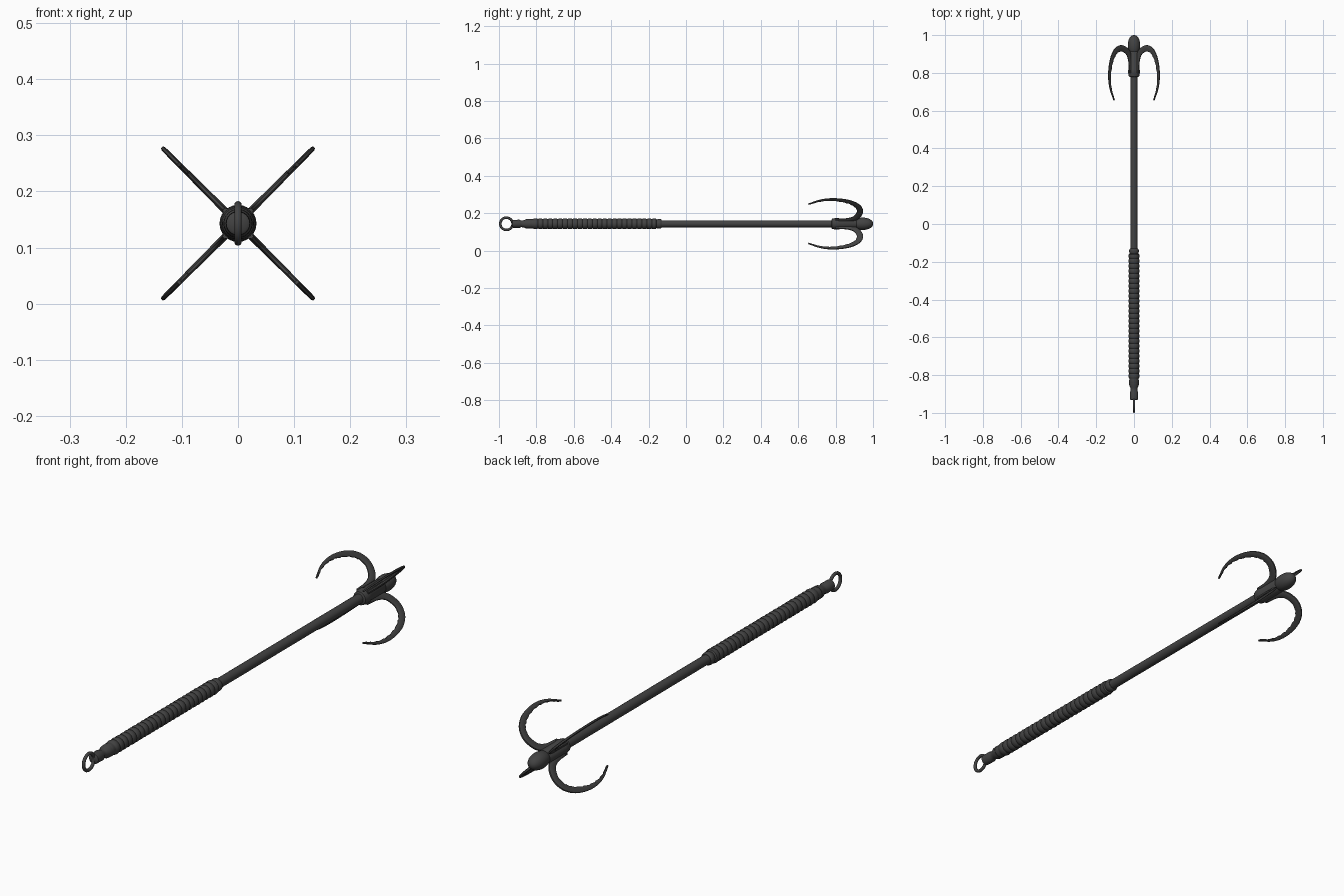
import bpy, bmesh, math
from mathutils import Vector

if "Cube" in bpy.data.objects:
    bpy.data.objects.remove(bpy.data.objects["Cube"])

AXIS_Z = 0.143

iron = bpy.data.materials.new("dark iron")
iron.diffuse_color = (0.055, 0.055, 0.055, 1)
iron.use_nodes = True
iron.node_tree.nodes["Principled BSDF"].inputs["Base Color"].default_value = iron.diffuse_color


def finish(name, bm, angle=40):
    bmesh.ops.recalc_face_normals(bm, faces=bm.faces)
    mesh = bpy.data.meshes.new(name)
    bm.to_mesh(mesh)
    bm.free()
    ob = bpy.data.objects.new(name, mesh)
    bpy.context.collection.objects.link(ob)
    mesh.materials.append(iron)
    bpy.ops.object.select_all(action='DESELECT')
    ob.select_set(True)
    bpy.context.view_layer.objects.active = ob
    bpy.ops.object.shade_smooth_by_angle(angle=math.radians(angle))
    return ob


def skin(bm, loops):
    """Join closed vertex loops into a capped tube."""
    rows = [[bm.verts.new(p) for p in loop] for loop in loops]
    n = len(rows[0])
    for a, b in zip(rows, rows[1:]):
        for i in range(n):
            j = (i + 1) % n
            bm.faces.new((a[i], a[j], b[j], b[i]))
    bm.faces.new(rows[0])
    bm.faces.new(rows[-1])


def lathe(name, profile, sides=24):
    """Turn (y, radius) points around the long axis."""
    bm = bmesh.new()
    skin(bm, [[(r * math.cos(k * math.tau / sides), y,
                AXIS_Z + r * math.sin(k * math.tau / sides)) for k in range(sides)]
              for y, r in profile])
    return finish(name, bm)


def spline(pts, steps):
    """Catmull-Rom samples through 2D points."""
    p = [Vector(q) for q in pts]
    p = [2 * p[0] - p[1]] + p + [2 * p[-1] - p[-2]]
    out = []
    for i in range(1, len(p) - 2):
        a, b, c, d = p[i - 1:i + 3]
        for s in range(steps):
            t = s / steps
            out.append(0.5 * (2 * b + (c - a) * t + (2 * a - 5 * b + 4 * c - d) * t * t
                              + (3 * b - a - 3 * c + d) * t ** 3))
    return out + [p[-2]]


# Shaft
lathe("shaft", [(-0.86, 0.019), (0.82, 0.019)])

# Wrapped grip: a row of rounded rings
rings, y0, y1 = 27, -0.845, -0.13
pitch = (y1 - y0) / rings
grip = []
for i in range(rings):
    big = 0.029 if 0 < i < rings - 1 else 0.026
    for t, k in ((0.0, 0.86), (0.15, 0.95), (0.5, 1.0), (0.85, 0.95)):
        grip.append((y0 + (i + t) * pitch, big * k))
lathe("grip", grip + [(y1, 0.021)])

# Pommel behind the grip
lathe("pommel", [(-0.932, 0.016), (-0.928, 0.021), (-0.89, 0.022), (-0.882, 0.018),
                 (-0.868, 0.019), (-0.855, 0.025), (-0.84, 0.026)])

# Rope ring in the vertical plane
bpy.ops.mesh.primitive_torus_add(major_radius=0.033, minor_radius=0.0068, major_segments=32,
                                 minor_segments=10, location=(0, -0.96, AXIS_Z),
                                 rotation=(0, math.pi / 2, 0))
ring = bpy.context.object
ring.name = "rope_ring"
ring.data.materials.append(iron)
bpy.ops.object.shade_smooth_by_angle(angle=math.radians(40))

# Collar and rounded nose
lathe("collar", [(0.778, 0.022), (0.781, 0.027), (0.80, 0.031), (0.815, 0.031),
                 (0.82, 0.029), (0.91, 0.029), (0.915, 0.026)])
lathe("nose", [(0.945 - 0.055 * math.cos(a), max(0.033 * math.sin(a) ** 0.9, 0.001))
               for a in [math.pi * i / 16 for i in range(17)]])

# Four flat, tapering hooks with a notched inner edge
path = spline([(0.026, 0.80), (0.028, 0.86), (0.042, 0.902), (0.07, 0.924), (0.102, 0.93),
               (0.138, 0.912), (0.167, 0.865), (0.182, 0.79), (0.175, 0.72), (0.148, 0.655)], 8)
for h in range(4):
    ang = math.pi / 4 + h * math.pi / 2
    out = Vector((math.cos(ang), 0, math.sin(ang)))
    side = Vector((-math.sin(ang), 0, math.cos(ang)))
    loops = []
    for i, p in enumerate(path):
        t = i / (len(path) - 1)
        d = (path[min(i + 1, len(path) - 1)] - path[max(i - 1, 0)]).normalized()
        nrm = Vector((-d.y, d.x))                      # towards the outside of the bend
        half = 0.010 + 0.006 * min(t / 0.3, 1)
        if t > 0.5:
            half = 0.016 - 0.0125 * ((t - 0.5) / 0.5) ** 1.2
        notch = 0.003 * (i % 4) / 3 if 0.5 < t < 0.97 else 0
        w = 0.0065 - 0.003 * t
        loop = []
        for u, v in ((half, -0.6), (half, 0.6), (half * 0.6, 1), (-half * 0.5, 1),
                     (-half + notch, 0.4), (-half + notch, -0.4), (-half * 0.5, -1), (half * 0.6, -1)):
            q = p + nrm * u
            loop.append(out * q.x + Vector((0, q.y, AXIS_Z)) + side * (v * w))
        loops.append(loop)
    bm = bmesh.new()
    skin(bm, loops)
    finish("hook_%d" % (h + 1), bm, 35)
